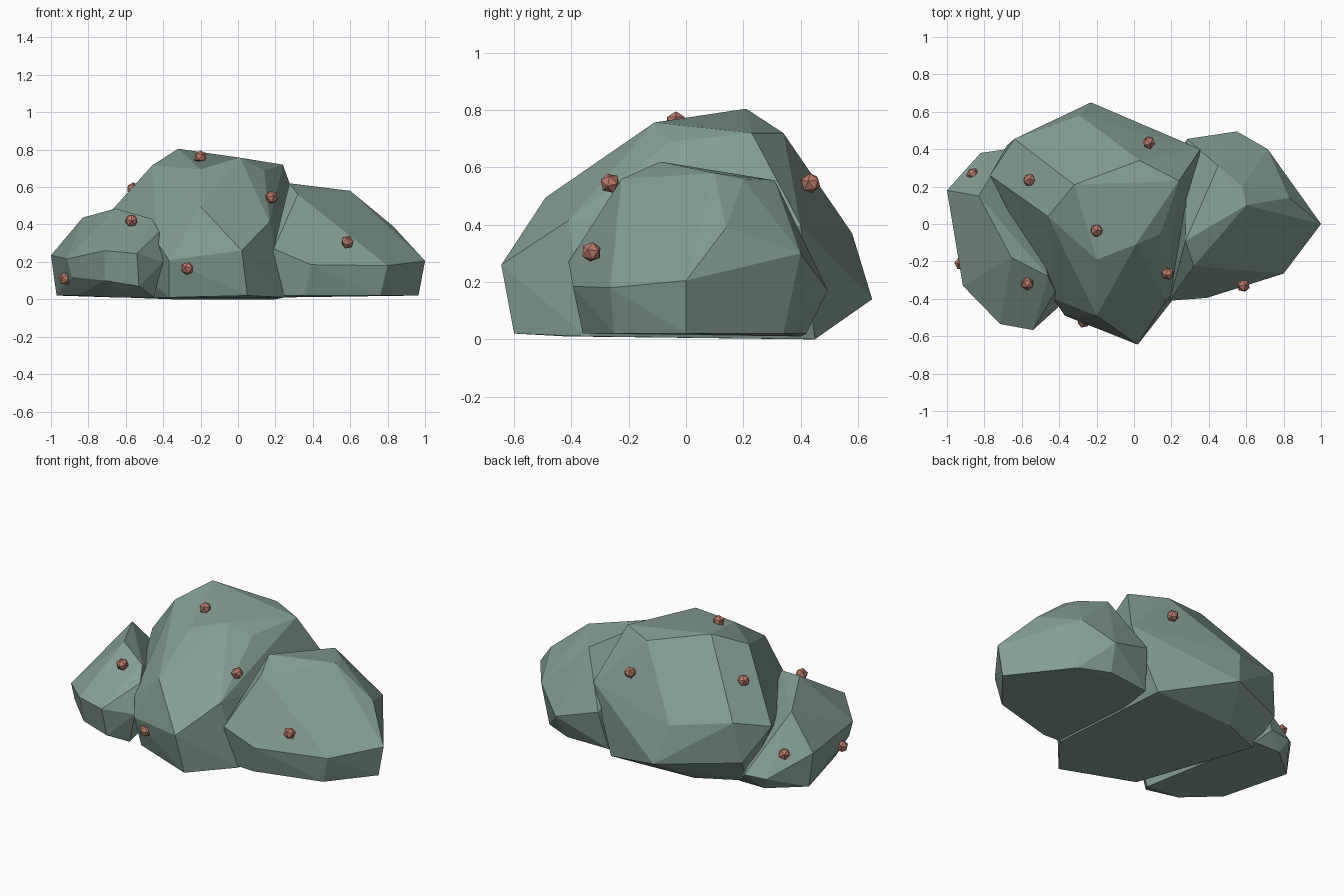
import bpy, bmesh, math
from mathutils import Vector


def material(name, rgb):
    m = bpy.data.materials.new(name)
    m.diffuse_color = (*rgb, 1)
    return m


GREEN = material("leaf_green", (0.23, 0.345, 0.295))
RED = material("berry_red", (0.50, 0.19, 0.14))


def finish(bm, name, mat):
    mesh = bpy.data.meshes.new(name)
    bm.to_mesh(mesh)
    bm.free()
    mesh.materials.append(mat)
    ob = bpy.data.objects.new(name, mesh)
    bpy.context.collection.objects.link(ob)
    return ob


def clump(name, points, dent=None):
    """Faceted lump: hull of corner points; dent = two corners whose edge is flipped inward."""
    bm = bmesh.new()
    for p in points:
        bm.verts.new(p)
    res = bmesh.ops.convex_hull(bm, input=bm.verts[:])
    loose = {g for g in res["geom_interior"] + res["geom_unused"]
             if isinstance(g, bmesh.types.BMVert)}
    bmesh.ops.delete(bm, geom=list(loose), context='VERTS')
    bmesh.ops.recalc_face_normals(bm, faces=bm.faces[:])
    if dent:
        ends = [Vector(points[i]) for i in dent]
        for e in bm.edges[:]:
            if all(min((v.co - p).length for v in e.verts) < 1e-4 for p in ends):
                bmesh.utils.edge_rotate(e)
                break
    bmesh.ops.dissolve_limit(bm, angle_limit=math.radians(3),
                             verts=bm.verts[:], edges=bm.edges[:])
    return finish(bm, name, GREEN)


# Tall middle clump, with a shallow dip between its two top corners
clump("middle_clump", [
    (-.32, .21, .805), (.01, -.11, .757), (.03, .34, .72), (.24, .23, .72),
    (-.46, .04, .715), (-.20, -.19, .695), (.14, -.055, .69),
    (-.20, -.49, .495), (.17, -.41, .415), (-.37, -.49, .21),
    (.02, -.645, .26), (.20, -.40, .20), (.355, .40, .40),
    (-.29, .58, .37), (-.23, .65, .14), (-.64, .455, .43),
    (-.77, .26, .37), (-.68, .42, .18), (-.43, -.40, .30),
    (.05, -.60, .02), (-.37, -.42, .01), (.25, -.35, .01),
    (.20, .45, .0), (-.35, .42, .0), (-.62, .30, .01)], dent=(0, 1))

# Right clump
clump("right_clump", [
    (.275, -.09, .62), (.485, .10, .575), (.60, .10, .58), (.45, .31, .555),
    (.32, -.225, .56), (.58, .20, .56), (.83, .14, .39), (.86, .145, .32),
    (1.0, .0, .205), (.80, -.265, .18), (.39, -.395, .185),
    (.19, -.41, .27), (.715, .40, .30), (.55, .495, .17),
    (.285, .455, .25), (.965, .0, .02), (.76, -.25, .02),
    (.36, -.36, .02), (.15, -.35, .02), (.70, .34, .02),
    (.52, .42, .02), (.25, .40, .01)])

# Left clump, low at the back
clump("left_clump", [
    (-.655, -.18, .485), (-.46, -.28, .43), (-.83, .15, .437),
    (-.42, -.36, .36), (-1.0, .18, .235), (-.82, .38, .10),
    (-.68, .40, .10), (-.915, -.33, .215), (-.715, -.535, .26),
    (-.54, -.567, .245), (-.40, -.44, .20), (-.89, -.33, .12),
    (-.71, -.50, .10), (-.53, -.53, .07),
    (-.97, .18, .02), (-.86, -.24, .02), (-.66, -.40, .01),
    (-.45, -.42, .01), (-.78, .34, .02), (-.60, .34, .02)])

# Small faceted berries dotted over the clumps
berries = [(-.20, -.035, .76), (.18, -.265, .545), (.585, -.33, .305),
           (-.27, -.52, .165), (-.57, -.32, .42), (-.925, -.21, .11),
           (-.56, .235, .59), (.08, .435, .545), (-.86, .265, .225)]
for i, pos in enumerate(berries):
    bm = bmesh.new()
    bmesh.ops.create_icosphere(bm, subdivisions=1, radius=0.036)
    ob = finish(bm, f"berry_{i + 1}", RED)
    ob.location = Vector(pos)
    ob.rotation_euler = (0.7 * i, 0.4 * i, 1.1 * i)
